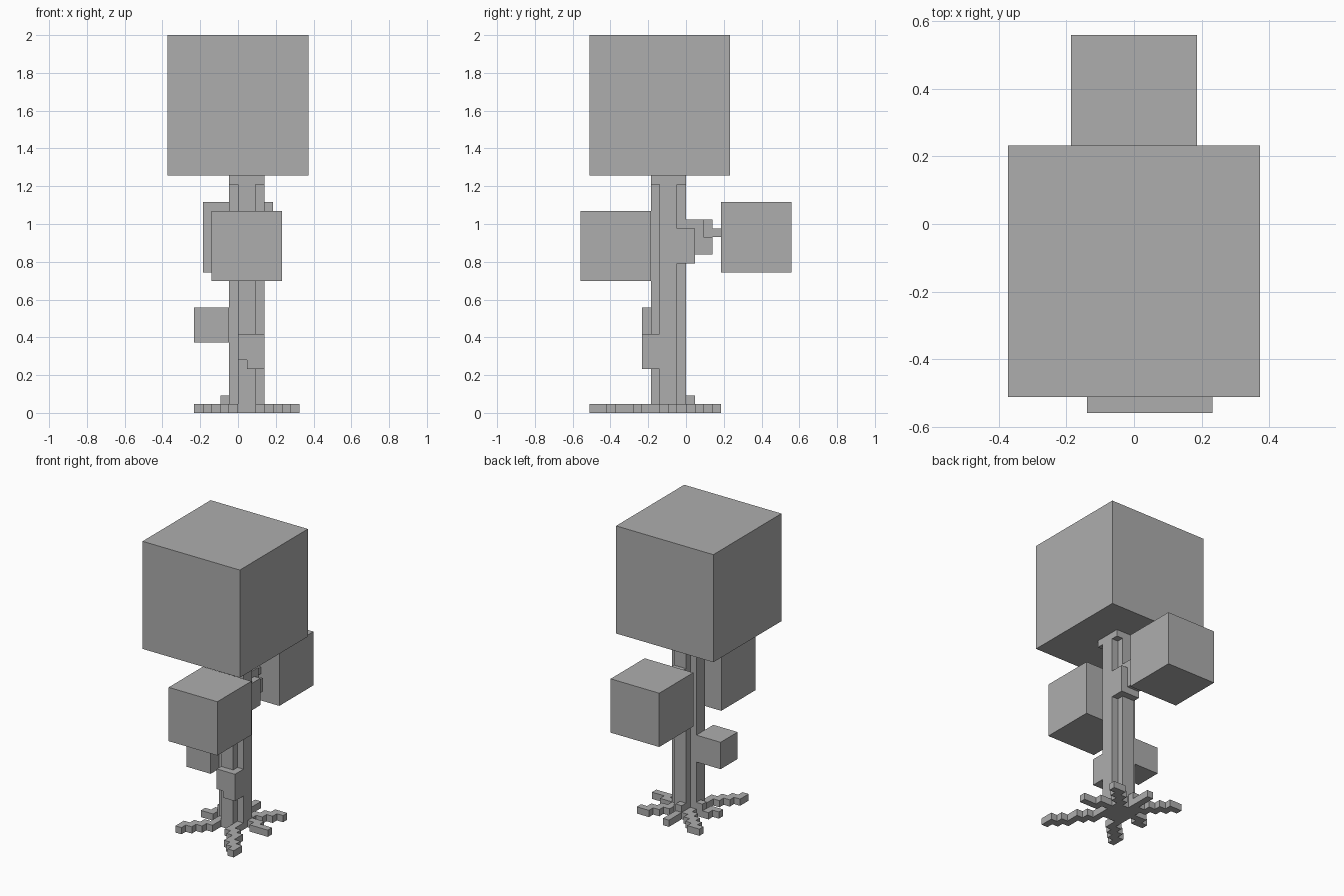
import bpy, bmesh
from mathutils import Vector

if "Cube" in bpy.data.objects:
    bpy.data.objects.remove(bpy.data.objects["Cube"], do_unlink=True)

U = 2 / 43  # size of one block

grey = bpy.data.materials.new("plain grey")
grey.use_nodes = True
COLOR = (0.42, 0.42, 0.42, 1)
grey.diffuse_color = COLOR
grey.node_tree.nodes["Principled BSDF"].inputs["Base Color"].default_value = COLOR


def finish(name, bm):
    bmesh.ops.recalc_face_normals(bm, faces=bm.faces)
    bmesh.ops.scale(bm, vec=(U, U, U), verts=bm.verts)
    mesh = bpy.data.meshes.new(name)
    bm.to_mesh(mesh)
    bm.free()
    mesh.materials.append(grey)
    obj = bpy.data.objects.new(name, mesh)
    bpy.context.collection.objects.link(obj)


def box(name, low, high):
    """Box between two corners, measured in blocks."""
    bm = bmesh.new()
    low, high = Vector(low), Vector(high)
    bmesh.ops.create_cube(bm, size=1)
    for v in bm.verts:
        v.co = (low + high) / 2 + v.co * (high - low)
    finish(name, bm)


def extrude_cells(name, cells, bottom, top):
    """Extrude a plan made of unit squares into one solid."""
    bm = bmesh.new()
    for x, y in sorted(cells):
        corners = [(x, y), (x + 1, y), (x + 1, y + 1), (x, y + 1)]
        bm.faces.new([bm.verts.new((a, b, bottom)) for a, b in corners])
    bmesh.ops.remove_doubles(bm, verts=bm.verts, dist=0.01)
    new = bmesh.ops.extrude_face_region(bm, geom=bm.faces[:], use_keep_orig=True)["geom"]
    bmesh.ops.translate(bm, vec=(0, 0, top - bottom),
                        verts=[g for g in new if isinstance(g, bmesh.types.BMVert)])
    finish(name, bm)


def stair(start, end):
    """Cells of a stepped path joining two cells edge to edge."""
    (x, y), (ex, ey) = start, end
    dx, dy = abs(ex - x), abs(ey - y)
    sx, sy = (1 if ex > x else -1), (1 if ey > y else -1)
    i = j = 0
    cells = {(x, y)}
    while i < dx or j < dy:
        if (2 * i + 1) * dy < (2 * j + 1) * dx:
            x, i = x + sx, i + 1
        else:
            y, j = y + sy, j + 1
        cells.add((x, y))
    return cells


# Leaf blocks
box("crown_leaves", (-8, -11, 27), (8, 5, 43))
box("front_leaves", (-3, -12, 15), (5, -4, 23))
box("back_leaves", (-4, 4, 16), (4, 12, 24))
box("small_side_leaves", (-5, -5, 8), (-1, -1, 12))

# Trunk: square plan with its corners notched, and a full square collar
square = {(x, y) for x in range(-1, 3) for y in range(-4, 0)}
trunk = {(x, y) for x, y in square if x in (0, 1) or y in (-3, -2)}
extrude_cells("trunk", trunk, 1, 26)
extrude_cells("trunk_collar", square, 26, 27)

# Stepped branch carrying the back leaves
box("back_branch_base", (0, -1, 17), (3, 1, 21))
box("back_branch_top", (0, 0, 21), (2, 2, 22))
box("back_branch_middle", (0, 1, 18), (2, 2, 21))
box("back_branch_lower", (0, 2, 18), (2, 3, 20))
box("back_branch_tip", (0, 2, 20), (1, 4, 21))
box("back_branch_tip_top", (0, 2, 21), (1, 3, 22))

# Burl on the front of the trunk
box("front_burl", (0, -5, 6), (3, -4, 9))
box("front_burl_lower", (1, -5, 5), (3, -4, 6))
box("front_burl_side", (2, -4, 5), (3, -3, 9))

# Roots spreading over the ground
plan = set(square)
for start, end in [((2, -5), (6, -11)), ((-1, -5), (-4, -9)), ((3, -2), (6, -3)),
                   ((2, 0), (5, 2)), ((0, 0), (0, 3)), ((-1, 0), (-5, 3)),
                   ((-2, -2), (-4, -3))]:
    plan |= stair(start, end)
extrude_cells("roots", plan, 0, 1)
box("side_root_step", (-2, -2, 1), (-1, -1, 2))
box("back_root_step", (0, 0, 1), (1, 1, 2))
